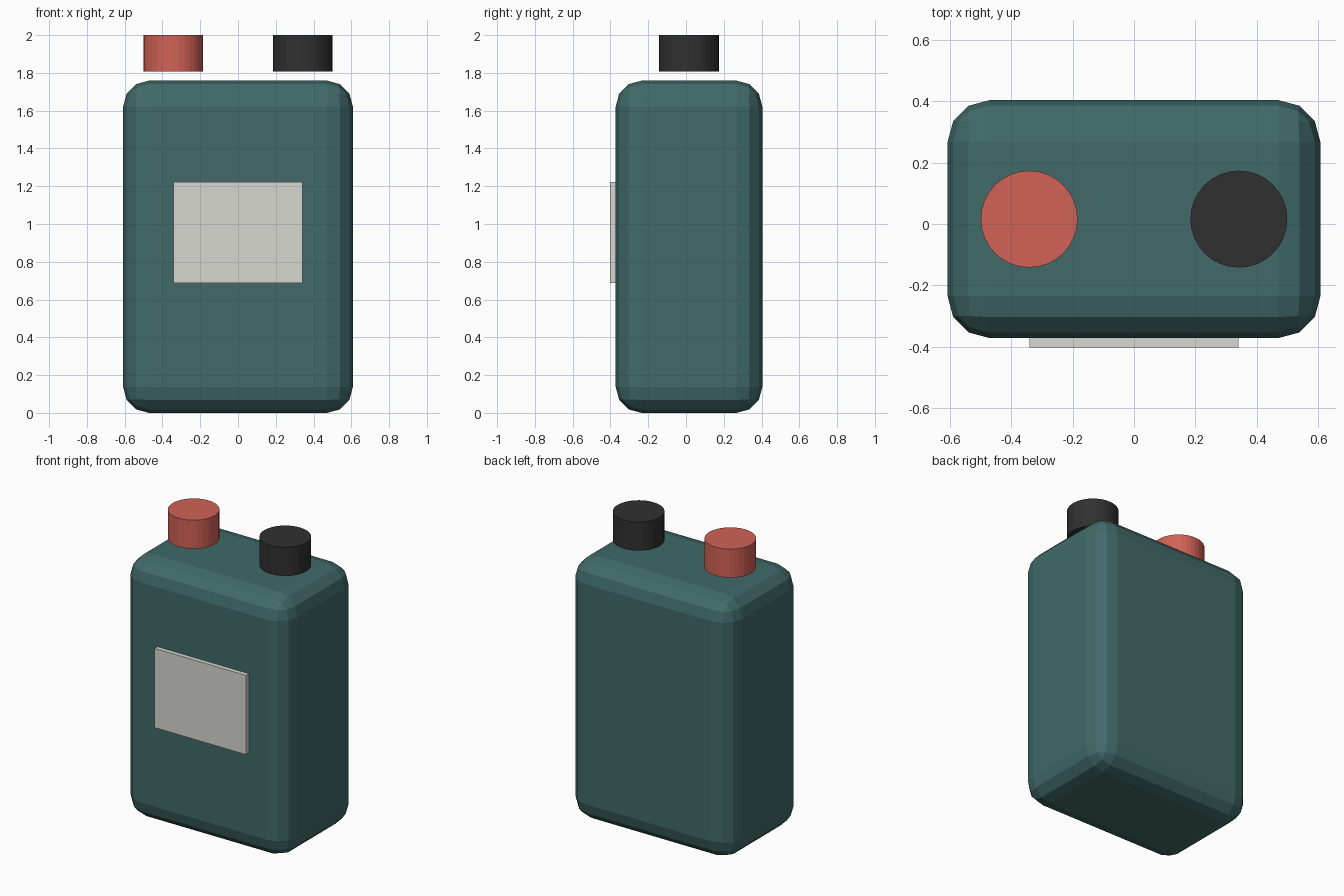
import bpy

if "Cube" in bpy.data.objects:
    bpy.data.objects.remove(bpy.data.objects["Cube"])


def material(name, rgb):
    m = bpy.data.materials.new(name)
    m.diffuse_color = (*rgb, 1.0)
    m.use_nodes = True
    m.node_tree.nodes["Principled BSDF"].inputs["Base Color"].default_value = m.diffuse_color
    return m


teal = material("dark_teal", (0.052, 0.144, 0.141))
red = material("soft_red", (0.64, 0.123, 0.093))
black = material("soft_black", (0.030, 0.030, 0.030))
grey = material("pale_grey", (0.68, 0.69, 0.64))

CY = 0.016  # depth centre of the body and caps


def box(name, lo, hi, mat, bevel=0.0, segments=1):
    bpy.ops.mesh.primitive_cube_add(
        size=1, location=[(a + b) / 2 for a, b in zip(lo, hi)])
    ob = bpy.context.object
    ob.name = name
    ob.scale = [b - a for a, b in zip(lo, hi)]
    bpy.ops.object.transform_apply(location=False, rotation=False, scale=True)
    ob.data.materials.append(mat)
    if bevel:
        mod = ob.modifiers.new("rounded_edges", "BEVEL")
        mod.width = bevel
        mod.segments = segments
    return ob


def cap(name, x, mat):
    bpy.ops.mesh.primitive_cylinder_add(
        vertices=32, radius=0.158, depth=0.193, location=(x, CY, 1.9035))
    ob = bpy.context.object
    ob.name = name
    ob.data.materials.append(mat)


# Canister body with chunky rounded edges
box("body", (-0.608, CY - 0.388, 0), (0.608, CY + 0.388, 1.759), teal, 0.137, 3)

# Label plate on the front
box("label", (-0.341, -0.402, 0.687), (0.341, -0.366, 1.222), grey)

# Two caps hovering just above the top
cap("red_cap", -0.342, red)
cap("black_cap", 0.342, black)
